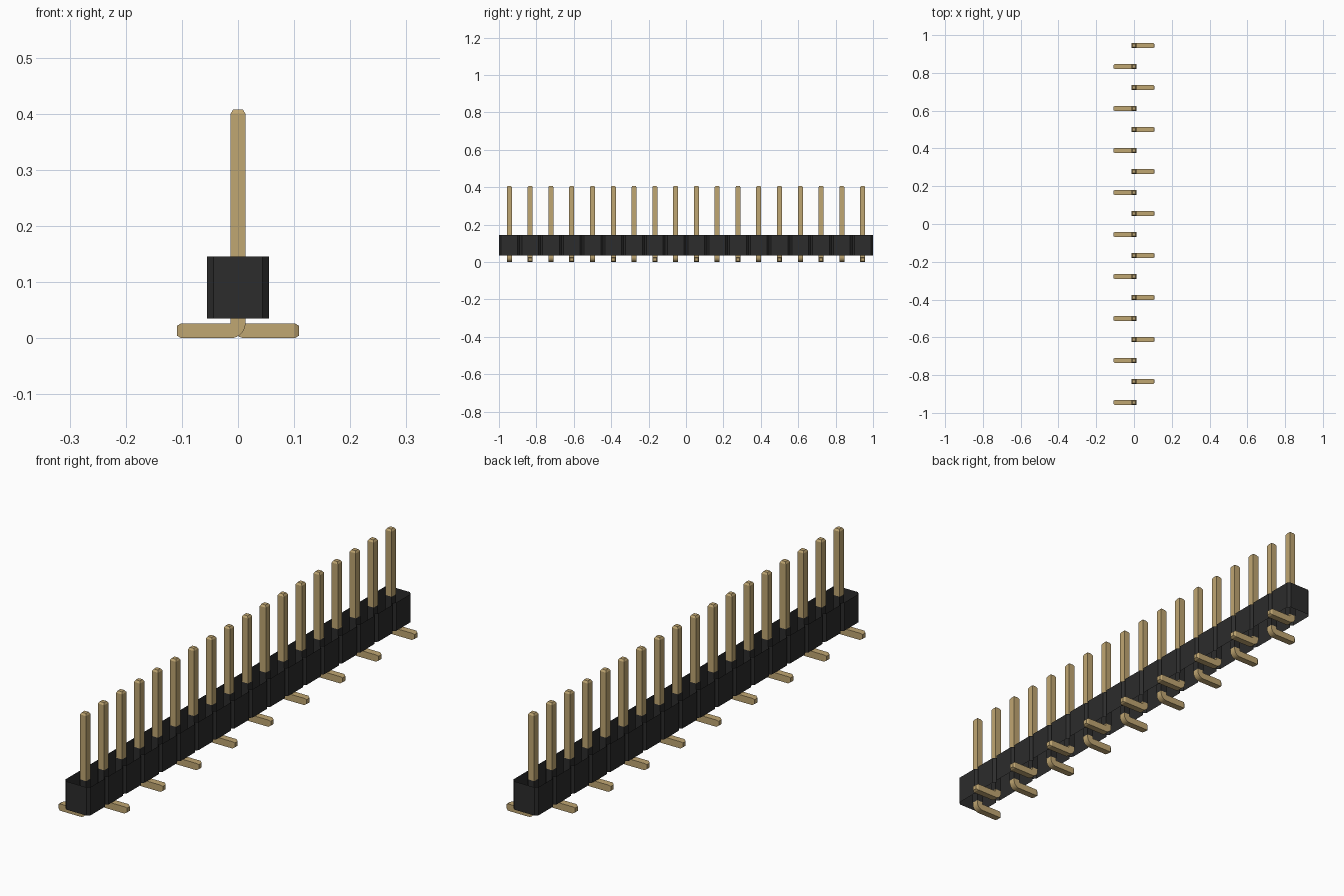
import bpy, bmesh, math

cube = bpy.data.objects.get("Cube")
if cube:
    bpy.data.objects.remove(cube, do_unlink=True)

COUNT = 18
PITCH = 2.0 / COUNT
Z0, Z1 = 0.0355, 0.146      # housing bottom and top
HW = 0.055                  # housing half width
CH = 0.011                  # housing notch chamfer
R = 0.0133                  # pin half thickness


def material(name, rgb, rough):
    m = bpy.data.materials.new(name)
    m.use_nodes = True
    m.diffuse_color = (*rgb, 1)
    bsdf = m.node_tree.nodes["Principled BSDF"]
    bsdf.inputs["Base Color"].default_value = (*rgb, 1)
    bsdf.inputs["Roughness"].default_value = rough
    return m


black = material("black plastic", (0.025, 0.025, 0.025), 0.6)
brass = material("pale brass", (0.53, 0.385, 0.17), 0.5)


def add_object(name, bm, mat):
    me = bpy.data.meshes.new(name)
    bm.to_mesh(me)
    bm.free()
    me.materials.append(mat)
    ob = bpy.data.objects.new(name, me)
    bpy.context.collection.objects.link(ob)
    return ob


def wall(bm, outline):
    """Vertical wall around a closed outline, open at top and bottom."""
    low = [bm.verts.new((x, y, Z0)) for x, y in outline]
    high = [bm.verts.new((x, y, Z1)) for x, y in outline]
    n = len(outline)
    for i in range(n):
        j = (i + 1) % n
        bm.faces.new((low[i], low[j], high[j], high[i]))


def pin_y(i):
    return -1 + PITCH * (i + 0.5)


# Housing: notched outer wall plus a square sleeve around every pin
bm = bmesh.new()
right_side = []
for i in range(COUNT):
    a, b = pin_y(i) - PITCH / 2, pin_y(i) + PITCH / 2
    right_side += [(HW - CH, a), (HW, a + CH), (HW, b - CH)]
right_side.append((HW - CH, 1.0))
wall(bm, right_side + [(-x, y) for x, y in reversed(right_side)])
s = R + 0.0006
for i in range(COUNT):
    y = pin_y(i)
    wall(bm, [(-s, y - s), (-s, y + s), (s, y + s), (s, y - s)])
add_object("housing", bm, black)


def pin_sections():
    """Cross-sections along the pin: inner point, outer point, half depth."""
    t = R * 0.65
    out = [((t, 0.4075), (-t, 0.4075), t), ((R, 0.400), (-R, 0.400), R)]
    for k in range(9):                      # quarter-round bend
        a = math.pi / 2 * k / 8
        out.append(((R, 2 * R),
                    (R - 2 * R * math.cos(a), 2 * R - 2 * R * math.sin(a)), R))
    out.append(((0.101, 2 * R), (0.101, 0), R))
    out.append(((0.109, R + t), (0.109, R - t), t))
    return out


def make_pin(name, y, side):
    bm = bmesh.new()
    rings = []
    for (xi, zi), (xo, zo), d in pin_sections():
        rings.append([bm.verts.new((side * x, y + dy, z)) for x, dy, z in
                      ((xi, -d, zi), (xi, d, zi), (xo, d, zo), (xo, -d, zo))])
    for p, q in zip(rings, rings[1:]):
        for i in range(4):
            j = (i + 1) % 4
            bm.faces.new((p[i], p[j], q[j], q[i]))
    bm.faces.new(rings[0])
    bm.faces.new(rings[-1])
    bmesh.ops.remove_doubles(bm, verts=bm.verts, dist=1e-5)
    bmesh.ops.recalc_face_normals(bm, faces=bm.faces)
    add_object(name, bm, brass)


# Pins: feet alternate sides along the row
for i in range(COUNT):
    make_pin(f"pin_{i + 1:02d}", pin_y(i), 1 if i % 2 else -1)
